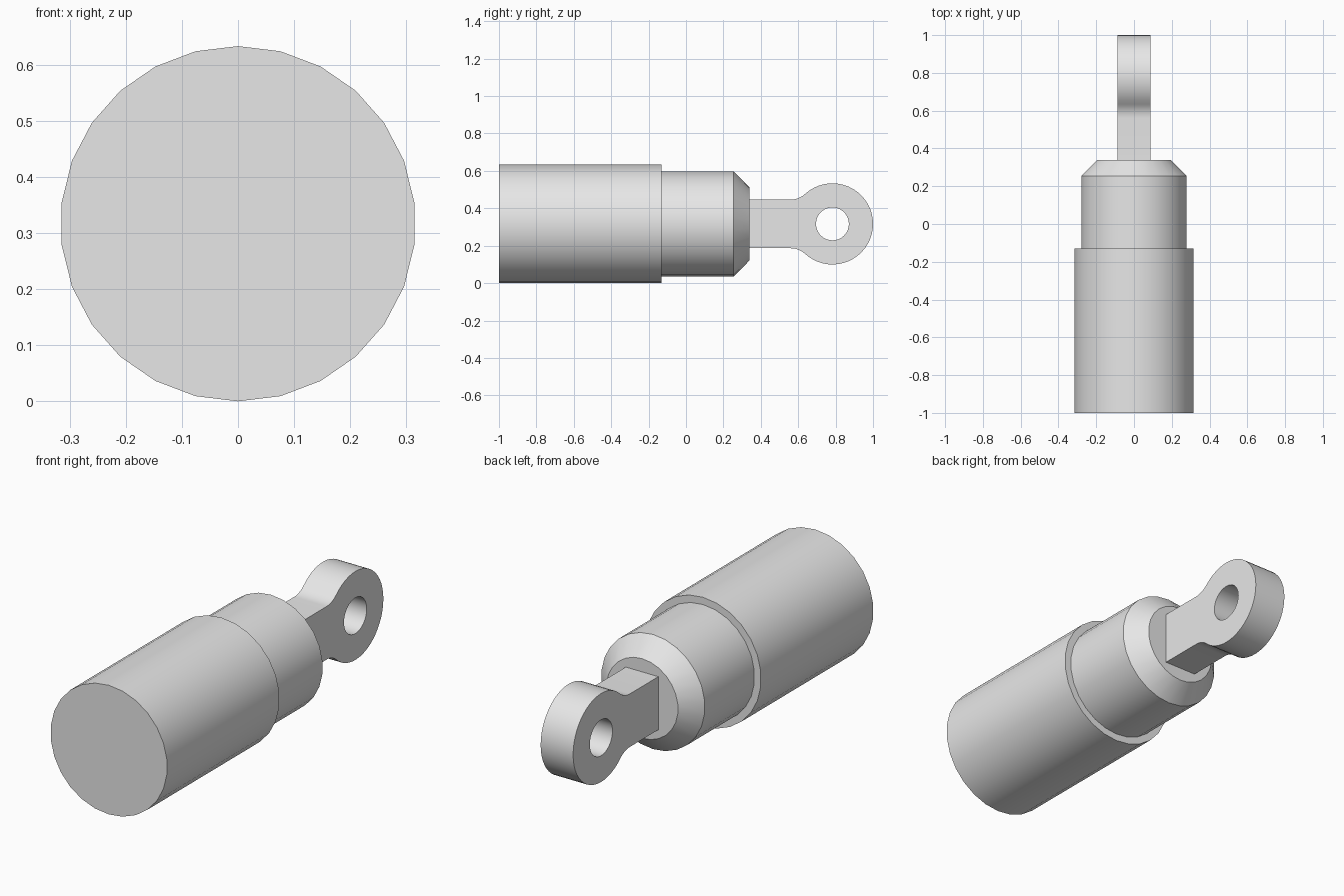
import bpy, bmesh
from math import sin, cos, pi, radians, atan2

cube = bpy.data.objects.get("Cube")
if cube:
    bpy.data.objects.remove(cube, do_unlink=True)

AXIS_Z = 0.3165      # height of the long axis
SIDES = 26

grey = bpy.data.materials.new("plain grey")
grey.use_nodes = True
grey.diffuse_color = (0.8, 0.8, 0.8, 1)
grey.node_tree.nodes["Principled BSDF"].inputs["Base Color"].default_value = grey.diffuse_color


def finish(obj):
    """Give the object its material and smooth its curved faces."""
    obj.data.materials.clear()
    obj.data.materials.append(grey)
    bpy.ops.object.select_all(action="DESELECT")
    obj.select_set(True)
    bpy.context.view_layer.objects.active = obj
    bpy.ops.object.shade_smooth_by_angle(angle=radians(30))


def lathe(name, profile):
    """Closed solid turned around the y axis from (y, radius) points."""
    bm = bmesh.new()
    rings = []
    for y, r in profile:
        angles = [2 * pi * i / SIDES for i in range(SIDES)]
        rings.append([bm.verts.new((r * sin(a), y, AXIS_Z + r * cos(a))) for a in angles])
    for a, b in zip(rings, rings[1:]):
        for i in range(SIDES):
            j = (i + 1) % SIDES
            bm.faces.new((a[i], a[j], b[j], b[i]))
    bm.faces.new(rings[0])
    bm.faces.new(rings[-1])
    bmesh.ops.recalc_face_normals(bm, faces=bm.faces)
    mesh = bpy.data.meshes.new(name)
    bm.to_mesh(mesh)
    bm.free()
    obj = bpy.data.objects.new(name, mesh)
    bpy.context.collection.objects.link(obj)
    finish(obj)


def arc(cy, cz, r, start, end, steps):
    return [(cy + r * cos(start + (end - start) * i / steps),
             cz + r * sin(start + (end - start) * i / steps)) for i in range(steps + 1)]


# Stepped body: wide barrel, narrower collar and chamfered end
lathe("body", [(-1, 0.3165), (-0.13, 0.3165), (-0.13, 0.281),
               (0.255, 0.281), (0.34, 0.195)])

# Rod eye outline: straight shank, fillet, round eye, then mirrored
EYE_Y, EYE_R, HOLE_R, HALF_H, HALF_W = 0.783, 0.217, 0.088, 0.13, 0.088
FILLET_Y = 0.56
gap = EYE_Y - FILLET_Y
fillet_r = (gap ** 2 + HALF_H ** 2 - EYE_R ** 2) / (2 * (EYE_R - HALF_H))
touch = atan2(HALF_H + fillet_r, -gap)      # direction of the tangent point
upper = [(0.33, HALF_H)]
upper += arc(FILLET_Y, HALF_H + fillet_r, fillet_r, -pi / 2, touch - pi, 6)
upper += arc(EYE_Y, 0, EYE_R, touch, 0, 18)[1:]
outline = upper + [(y, -z) for y, z in reversed(upper[:-1])]
hole = arc(EYE_Y, 0, HOLE_R, 0, 2 * pi, 32)[:-1]

curve = bpy.data.curves.new("rod_eye", "CURVE")
curve.dimensions = "2D"
curve.fill_mode = "BOTH"
curve.extrude = HALF_W
for points in (outline, hole):
    spline = curve.splines.new("POLY")
    spline.points.add(len(points) - 1)
    for p, (y, z) in zip(spline.points, points):
        p.co = (y, z, 0, 1)
    spline.use_cyclic_u = True
rod_eye = bpy.data.objects.new("rod_eye", curve)
rod_eye.location.z = AXIS_Z
rod_eye.rotation_euler = (pi / 2, 0, pi / 2)
bpy.context.collection.objects.link(rod_eye)
bpy.ops.object.select_all(action="DESELECT")
rod_eye.select_set(True)
bpy.context.view_layer.objects.active = rod_eye
bpy.ops.object.convert(target="MESH")
rod_eye = bpy.context.view_layer.objects.active

# Weld the flat sides to the rim
bm = bmesh.new()
bm.from_mesh(rod_eye.data)
bmesh.ops.remove_doubles(bm, verts=bm.verts, dist=0.0005)
bmesh.ops.recalc_face_normals(bm, faces=bm.faces)
bm.to_mesh(rod_eye.data)
bm.free()
finish(rod_eye)
